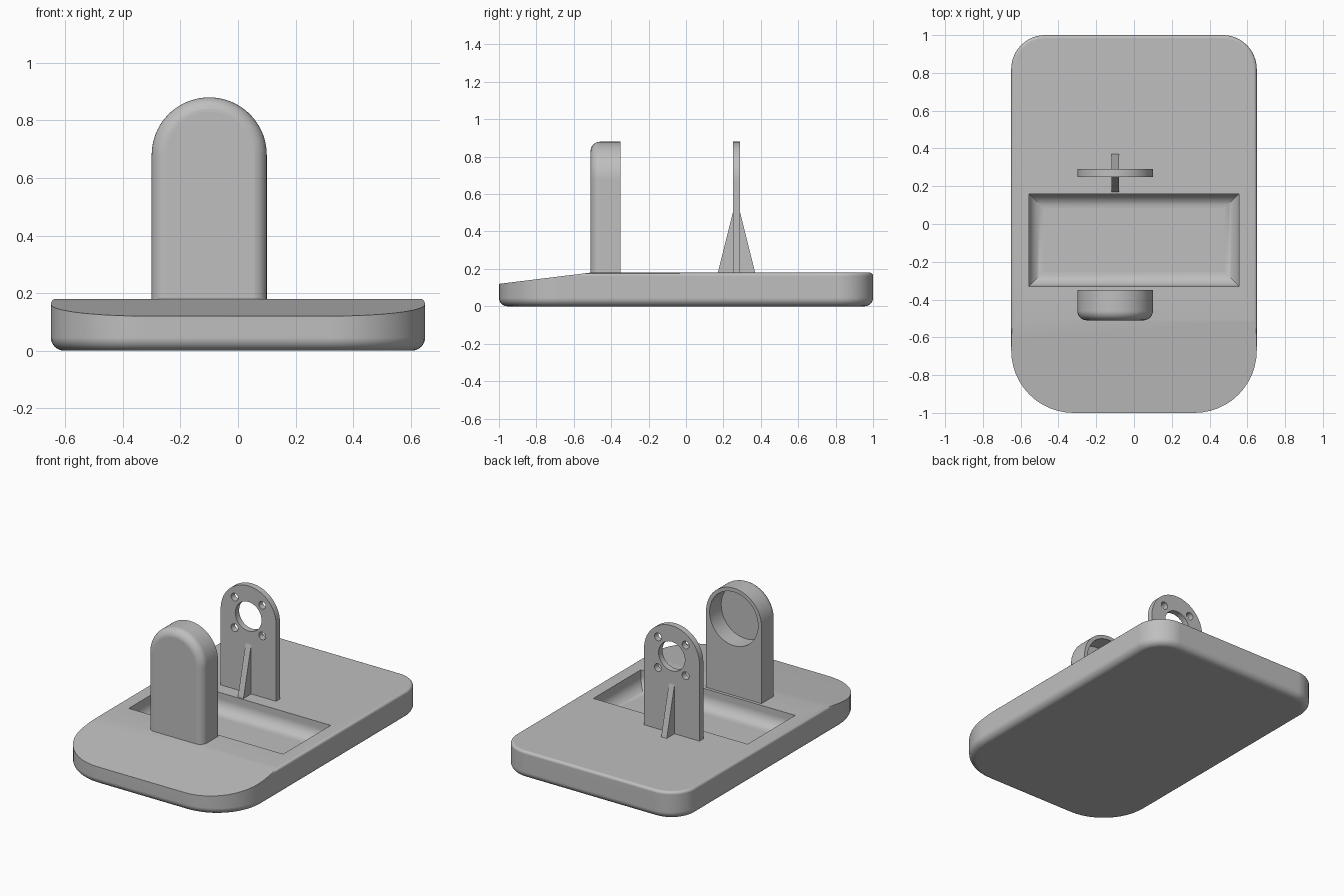
import bpy, bmesh, math
from mathutils import Vector

if "Cube" in bpy.data.objects:
    bpy.data.objects.remove(bpy.data.objects["Cube"], do_unlink=True)

grey = bpy.data.materials.new("plain grey")
grey.use_nodes = True
GREY = (0.52, 0.52, 0.52, 1)
grey.diffuse_color = GREY
grey.node_tree.nodes["Principled BSDF"].inputs["Base Color"].default_value = GREY

DECK = 0.18          # top of the base
SLOPE_Y = -0.51      # where the front ramp starts
CX, CZ, R = -0.10, 0.68, 0.20   # centre and radius of both arches


def add_object(name, bm):
    bmesh.ops.recalc_face_normals(bm, faces=bm.faces)
    mesh = bpy.data.meshes.new(name)
    bm.to_mesh(mesh)
    bm.free()
    mesh.materials.append(grey)
    obj = bpy.data.objects.new(name, mesh)
    bpy.context.collection.objects.link(obj)
    return obj


def loft(rings):
    """Skin a stack of equal rings and cap both ends."""
    bm = bmesh.new()
    rows = [[bm.verts.new(p) for p in ring] for ring in rings]
    n = len(rows[0])
    for a, b in zip(rows, rows[1:]):
        for i in range(n):
            j = (i + 1) % n
            bm.faces.new((a[i], a[j], b[j], b[i]))
    bm.faces.new(rows[0])
    bm.faces.new(rows[-1])
    return bm


def fillet(r, steps=8):
    """Pairs of (inset, distance from the end face) round a quarter circle."""
    angles = [math.pi / 2 * i / steps for i in range(steps + 1)]
    return [(r * (1 - math.sin(a)), r * (1 - math.cos(a))) for a in angles]


def slab_ring(inset, z, steps=12):
    """Rectangle with wide front corners and tighter back corners."""
    pts = []
    for sx, sy, r, start in ((1, 1, 0.18, 0), (-1, 1, 0.18, 90),
                             (-1, -1, 0.33, 180), (1, -1, 0.33, 270)):
        cx, cy = sx * (0.65 - r), sy * (1 - r)
        for i in range(steps + 1):
            a = math.radians(start + 90 * i / steps)
            pts.append((cx + (r - inset) * math.cos(a),
                        cy + (r - inset) * math.sin(a), z))
    return pts


def arch_ring(inset, y, steps=40):
    """Upright arch with straight legs standing on the deck."""
    r = R - inset
    foot = DECK - 0.005
    arc = [math.pi * i / steps for i in range(steps + 1)]
    return ([(CX + r, y, foot)]
            + [(CX + r * math.cos(a), y, CZ + r * math.sin(a)) for a in arc]
            + [(CX - r, y, foot)])


def cylinder_cutter(x, z, r, y0, y1, sides=48):
    turn = [2 * math.pi * i / sides for i in range(sides)]
    return add_object("hole_cutter", loft(
        [[(x + r * math.cos(a), y, z + r * math.sin(a)) for a in turn]
         for y in (y0, y1)]))


def select_only(obj):
    bpy.ops.object.select_all(action='DESELECT')
    obj.select_set(True)
    bpy.context.view_layer.objects.active = obj


def cut(obj, cutter):
    select_only(obj)
    mod = obj.modifiers.new("cut", 'BOOLEAN')
    mod.operation = 'DIFFERENCE'
    mod.solver = 'EXACT'
    mod.object = cutter
    bpy.ops.object.modifier_apply(modifier=mod.name)
    bpy.data.objects.remove(cutter, do_unlink=True)


def finish(obj):
    select_only(obj)
    bpy.ops.object.shade_smooth_by_angle(angle=math.radians(30))
    # keep the crease where the ramp meets the deck
    for e in obj.data.edges:
        pts = [obj.data.vertices[i].co for i in e.vertices]
        if all(abs(p.y - SLOPE_Y) < 1e-3 and p.z > DECK - 0.01 for p in pts):
            e.use_edge_sharp = True
    mod = obj.modifiers.new("flat faces", 'WEIGHTED_NORMAL')
    mod.keep_sharp = True


# Base slab: rounded below, softly rounded above
rings = [slab_ring(i, d) for i, d in fillet(0.045)]
rings += [slab_ring(i, DECK - d) for i, d in reversed(fillet(0.018, 5))]
bm = loft(rings)
# Ramp sloping down towards the front
bmesh.ops.bisect_plane(
    bm, geom=bm.verts[:] + bm.edges[:] + bm.faces[:], dist=1e-5,
    plane_co=(0, SLOPE_Y, DECK),
    plane_no=Vector((0, -0.06, 0.49)).normalized(), clear_outer=False)
doomed = [v for v in bm.verts
          if v.co.y < SLOPE_Y - 1e-4
          and v.co.z > DECK + (v.co.y - SLOPE_Y) * 0.06 / 0.49 + 1e-4]
bmesh.ops.delete(bm, geom=doomed, context='VERTS')
open_edges = [e for e in bm.edges if e.is_boundary]
bmesh.ops.holes_fill(bm, edges=open_edges, sides=0)
base = add_object("base", bm)

# Tray recess with a coved floor and mitred corners
FLOOR, COVE = 0.06, 0.08


def tray_ring(inset, z):
    x, y0, y1 = 0.557 - inset, -0.33 + inset, 0.16 - inset
    return [(-x, y0, z), (x, y0, z), (x, y1, z), (-x, y1, z)]


rings = [tray_ring(i, FLOOR + d) for i, d in fillet(COVE, 10)]
rings.append(tray_ring(0, DECK + 0.1))
cut(base, add_object("tray_cutter", loft(rings)))
finish(base)

# Front holder: rounded front edge, blind socket in the back
FRONT, BACK = -0.51, -0.35
rings = [arch_ring(i, FRONT + d) for i, d in fillet(0.05)]
rings.append(arch_ring(0, BACK))
holder = add_object("front_holder", loft(rings))
cut(holder, cylinder_cutter(CX, CZ, 0.175, BACK - 0.12, BACK + 0.1, 64))
finish(holder)

# Rear mounting plate with a centre bore and four bolt holes
Y0, Y1 = 0.25, 0.29
plate = add_object("rear_plate", loft([arch_ring(0, Y0), arch_ring(0, Y1)]))
cut(plate, cylinder_cutter(CX, CZ, 0.095, Y0 - 0.1, Y1 + 0.1))
for sx in (-1, 1):
    for sz in (-1, 1):
        cut(plate, cylinder_cutter(CX + sx * 0.1, CZ + sz * 0.1, 0.025,
                                   Y0 - 0.1, Y1 + 0.1, 24))
finish(plate)

# Triangular ribs bracing both faces of the plate
for name, face, toe in (("front_rib", Y0, 0.17), ("back_rib", Y1, 0.37)):
    rings = [[(x, toe, DECK), (x, face, DECK), (x, face, 0.50)]
             for x in (CX - 0.02, CX + 0.02)]
    add_object(name, loft(rings))
